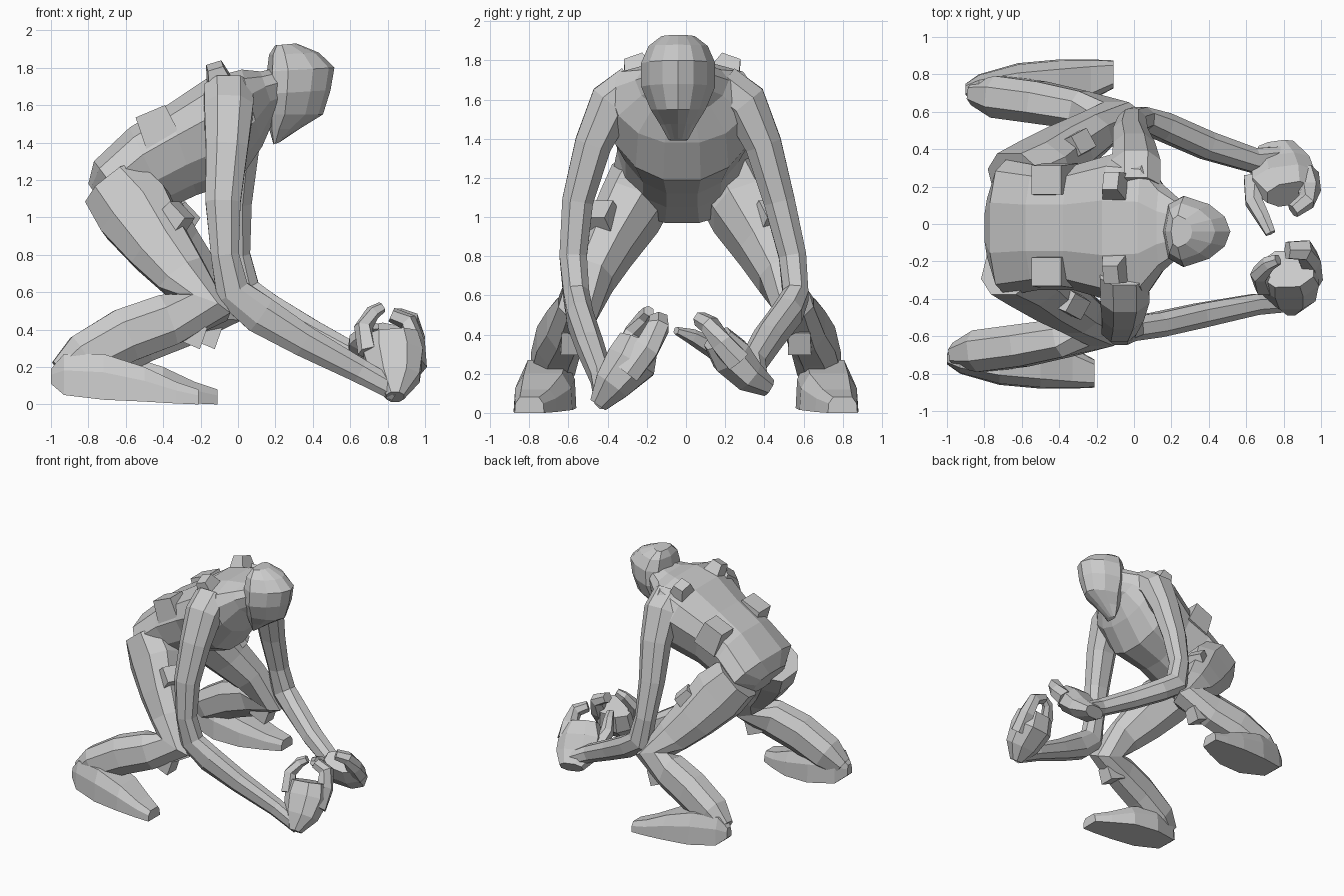
import bpy, bmesh, math
from mathutils import Vector


def skin(name, rings):
    """Bridge equal-length rings of points into a closed, flat-shaded tube."""
    bm = bmesh.new()
    vs = [[bm.verts.new(p) for p in r] for r in rings]
    n = len(vs[0])
    for a, b in zip(vs, vs[1:]):
        for i in range(n):
            j = (i + 1) % n
            bm.faces.new((a[i], a[j], b[j], b[i]))
    bm.faces.new(vs[0])
    bm.faces.new(vs[-1])
    bmesh.ops.recalc_face_normals(bm, faces=bm.faces)
    me = bpy.data.meshes.new(name)
    bm.to_mesh(me)
    bm.free()
    ob = bpy.data.objects.new(name, me)
    bpy.context.collection.objects.link(ob)
    return ob


def oval(c, u, v, n, taper=0.0, power=0.85):
    """Slightly squared oval around c with half axes u and v, narrowed toward -v."""
    pts = []
    for i in range(n):
        t = 2 * math.pi * (i + 0.5) / n
        k, s = math.cos(t), math.sin(t)
        k = math.copysign(abs(k) ** power, k)
        s = math.copysign(abs(s) ** power, s)
        pts.append(c + u * k * (1 + taper * s) + v * s)
    return pts


def limb(name, path, ref, n=8):
    """Path rows: x, y, z, half size along ref, half size across it."""
    P = [Vector(p[:3]) for p in path]
    ref = Vector(ref)
    rings = []
    for i, p in enumerate(path):
        t = Vector()
        if i:
            t += (P[i] - P[i - 1]).normalized()
        if i < len(P) - 1:
            t += (P[i + 1] - P[i]).normalized()
        t.normalize()
        u = (ref - t * ref.dot(t)).normalized()
        rings.append(oval(P[i], u * p[3], t.cross(u) * p[4], n))
    return skin(name, rings)


def body(name, rows, y, n, taper):
    """Rows: upper x, z, lower x, z, half width in y."""
    rings = []
    for x1, z1, x2, z2, w in rows:
        a, b = Vector((x1, y, z1)), Vector((x2, y, z2))
        rings.append(oval((a + b) / 2, Vector((0, w, 0)), (a - b) / 2 * 1.03, n, taper))
    return skin(name, rings)


def block(name, loc, size, rot, top=0.7):
    """Box narrowed toward its top."""
    ob = skin(name, [[(x * k * size[0] / 2, y * k * size[1] / 2, z * size[2] / 2)
                      for x, y in ((-1, -1), (1, -1), (1, 1), (-1, 1))]
                     for z, k in ((-1, 1), (1, top))])
    ob.location = loc
    ob.rotation_euler = rot
    return ob


# Bent torso from pelvis to neck
body("torso", [
    (-0.80, 1.18, -0.68, 1.00, 0.18),
    (-0.77, 1.30, -0.52, 0.97, 0.35),
    (-0.58, 1.48, -0.37, 1.05, 0.32),
    (-0.38, 1.60, -0.22, 1.12, 0.32),
    (-0.17, 1.74, 0.00, 1.19, 0.38),
    (0.02, 1.79, 0.13, 1.38, 0.36),
    (0.12, 1.78, 0.20, 1.54, 0.23),
    (0.26, 1.81, 0.27, 1.58, 0.13)], -0.02, 12, 0.22)

# Head, crown to chin
body("head", [
    (0.20, 1.92, 0.31, 1.93, 0.08),
    (0.17, 1.87, 0.43, 1.88, 0.14),
    (0.16, 1.78, 0.51, 1.80, 0.175),
    (0.16, 1.66, 0.49, 1.68, 0.175),
    (0.16, 1.55, 0.45, 1.55, 0.13),
    (0.17, 1.47, 0.33, 1.475, 0.085),
    (0.19, 1.39, 0.22, 1.40, 0.045)], -0.04, 10, 0.35)

for s, side in ((-1, "right"), (1, "left")):
    fwd = 0.1 if s > 0 else 0.0

    # Thigh and shin
    leg = [(-0.66, 0.22, 1.17, 0.18, 0.19), (-0.55, 0.29, 1.03, 0.17, 0.22),
           (-0.42, 0.40, 0.84, 0.14, 0.18), (-0.30, 0.48, 0.69, 0.12, 0.145),
           (-0.19, 0.56, 0.52, 0.11, 0.16), (-0.38, 0.61, 0.45, 0.11, 0.15),
           (-0.60, 0.65, 0.37, 0.12, 0.155), (-0.82, 0.68, 0.25, 0.12, 0.14),
           (-0.94, 0.70, 0.16, 0.07, 0.09)]
    limb(side + "_leg", [(x + fwd * y / 0.7, s * y, z, a, b)
                         for x, y, z, a, b in leg], (0, 1, 0))

    # Wedge foot with a flat sole: x, y centre, half width, bottom, top
    foot = [(-1.00, 0.72, 0.03, 0.11, 0.19), (-0.93, 0.71, 0.09, 0.05, 0.27),
            (-0.72, 0.71, 0.15, 0.025, 0.27), (-0.50, 0.73, 0.15, 0.015, 0.20),
            (-0.33, 0.77, 0.11, 0.005, 0.12), (-0.21, 0.80, 0.075, 0.0, 0.08)]
    skin(side + "_foot", [
        [(x + fwd, s * (c + k * w), z) for k, z in
         ((-1, lo), (1, lo), (0.95, lo * 0.4 + hi * 0.6), (0.65, hi), (-0.65, hi),
          (-0.95, lo * 0.4 + hi * 0.6))]
        for x, c, w, lo, hi in foot])

    # Upper arm, the whole shoulder line leaning slightly toward -y
    sh = 0.06 if s > 0 else 0.0
    arm = [(-0.05, 0.22, 1.67, 0.12, 0.14), (-0.05, 0.34, 1.58, 0.125, 0.14),
           (-0.06, 0.435, 1.37, 0.10, 0.12), (-0.08, 0.515, 1.08, 0.085, 0.10),
           (-0.07, 0.56, 0.80, 0.075, 0.08), (-0.03, 0.56, 0.60, 0.07, 0.10)]
    arm = [(x, y - s * 0.04 * min(1, max(0, (z - 0.6) / 0.5)), z, a, b)
           for x, y, z, a, b in arm]
    # Forearm
    if s < 0:
        arm += [(0.12, 0.54, 0.48, 0.07, 0.11), (0.35, 0.49, 0.34, 0.07, 0.09),
                (0.65, 0.43, 0.18, 0.06, 0.07), (0.85, 0.42, 0.07, 0.05, 0.06)]
    else:
        arm += [(0.10, 0.52, 0.51, 0.08, 0.09), (0.33, 0.42, 0.38, 0.08, 0.08),
                (0.58, 0.34, 0.25, 0.07, 0.07), (0.74, 0.36, 0.17, 0.06, 0.06)]
    limb(side + "_arm", [(x + sh, s * y, z, a, b) for x, y, z, a, b in arm], (0, 1, 0))

    # Back plates, shoulder blade wedges and thigh blocks
    block(side + "_back_plate", (-0.43, s * 0.245 - 0.01, 1.475), (0.20, 0.18, 0.20), (0, -0.4, 0), 0.85)
    block(side + "_shoulder_wedge", (-0.10, s * 0.22 - 0.02, 1.73), (0.17, 0.20, 0.18), (s * -0.35, -0.3, 0), 0.5)
    block(side + "_thigh_block", (-0.34 + fwd * 0.3, s * 0.42, 0.99),
          (0.15, 0.13, 0.14), (0, 0.75, s * 0.5), 0.85)
    block(side + "_knee_block", (-0.25 + fwd * 0.8, s * 0.58, 0.38),
          (0.15, 0.12, 0.12), (0, 0.4, 0), 0.9)

# Cupped hands
limb("right_palm", [(0.84, -0.45, 0.04, 0.05, 0.05), (0.84, -0.38, 0.14, 0.14, 0.10),
                    (0.83, -0.28, 0.26, 0.17, 0.14), (0.82, -0.24, 0.37, 0.15, 0.11)], (1, 0, 0))
limb("right_fingers", [(0.94, -0.30, 0.20, 0.07, 0.07), (0.94, -0.20, 0.33, 0.07, 0.06),
                       (0.91, -0.14, 0.44, 0.06, 0.05), (0.82, -0.14, 0.48, 0.05, 0.04)], (0, 1, 0), 6)
limb("right_thumb", [(0.70, -0.33, 0.28, 0.06, 0.06), (0.67, -0.27, 0.41, 0.05, 0.05),
                     (0.72, -0.21, 0.49, 0.04, 0.04), (0.77, -0.19, 0.52, 0.03, 0.03)], (0, 1, 0), 6)
limb("left_palm", [(0.76, 0.42, 0.13, 0.10, 0.05), (0.78, 0.32, 0.19, 0.17, 0.09),
                   (0.80, 0.23, 0.29, 0.18, 0.11), (0.83, 0.16, 0.38, 0.13, 0.08)], (1, 0, 0))
limb("left_fingers", [(0.92, 0.26, 0.26, 0.07, 0.07), (0.94, 0.18, 0.36, 0.06, 0.06),
                      (0.92, 0.12, 0.45, 0.05, 0.05), (0.85, 0.07, 0.48, 0.04, 0.04)], (0, 0, 1), 6)
limb("left_thumb", [(0.65, 0.24, 0.27, 0.07, 0.06), (0.64, 0.12, 0.34, 0.05, 0.05),
                    (0.69, 0.03, 0.39, 0.04, 0.04), (0.73, -0.05, 0.42, 0.03, 0.02)], (1, 0, 0), 6)
